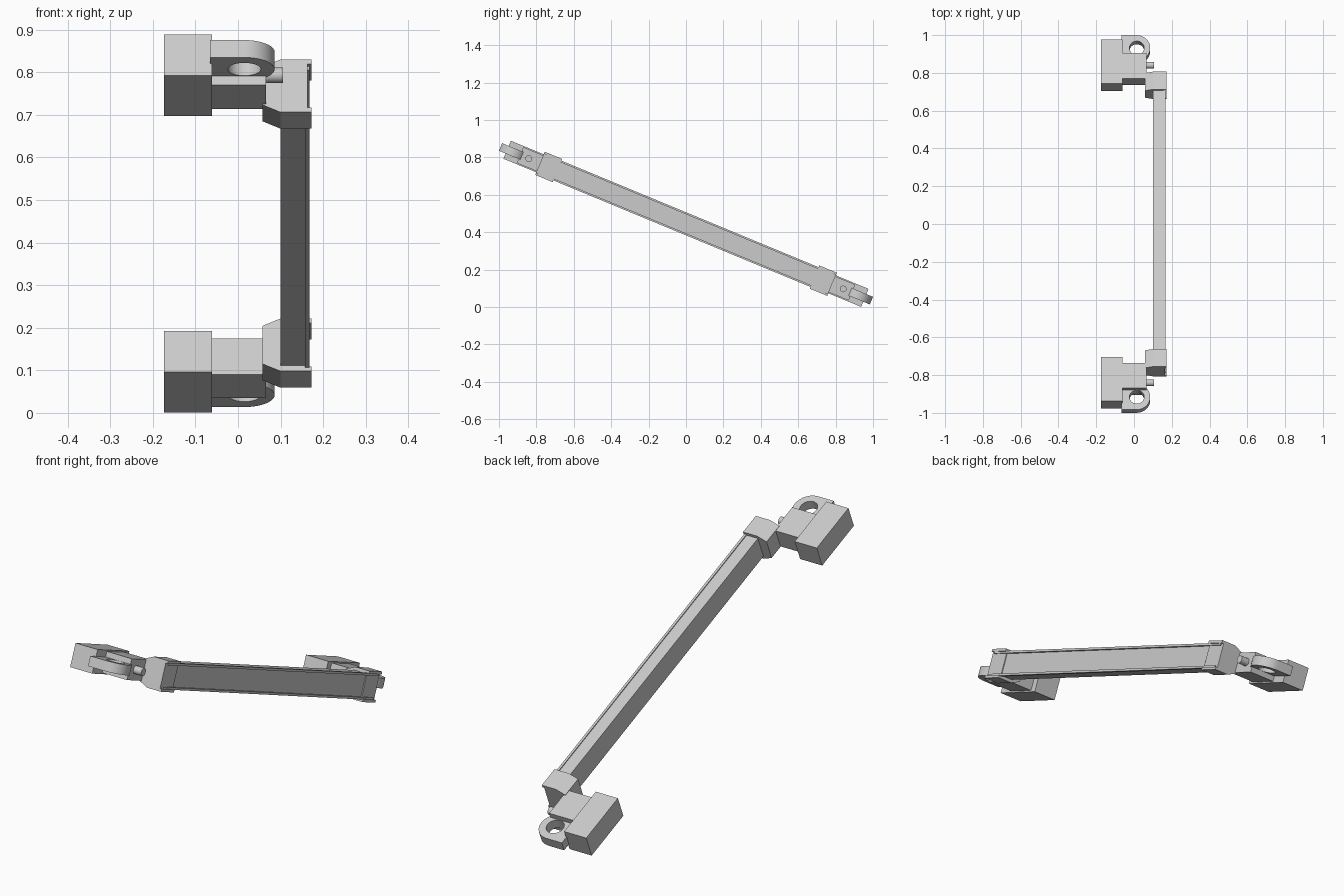
import bpy
import math
from mathutils import Matrix, Vector

if "Cube" in bpy.data.objects:
    bpy.data.objects.remove(bpy.data.objects["Cube"])

# One plain grey for everything
grey = bpy.data.materials.new("light_grey")
grey.use_nodes = True
COLOUR = (0.6, 0.6, 0.6, 1)
grey.diffuse_color = COLOUR
grey.node_tree.nodes["Principled BSDF"].inputs["Base Color"].default_value = COLOUR

# Local frame: x across, u along the bar (towards the high front end), v through it
TILT = math.radians(22.5)
U = Vector((0, -math.cos(TILT), math.sin(TILT)))
V = Vector((0, math.sin(TILT), math.cos(TILT)))
X = Vector((1, 0, 0))
CENTRE = Vector((0, 0, 0.4445))


def prism(name, outline, axis, lo, hi, side=1):
    """Extrude an outline along u, v or x; side=-1 turns it to the low end."""
    a, b, n = {"u": (X, V, U), "v": (X, U, V), "x": (U, V, X)}[axis]
    turn = Matrix.Rotation(0 if side > 0 else math.pi, 3, "X")
    count = len(outline)
    verts = [CENTRE + turn @ (a * p + b * q + n * h)
             for h in (lo, hi) for p, q in outline]
    faces = [list(range(count)), list(range(count, 2 * count))]
    faces += [[i, (i + 1) % count, count + (i + 1) % count, count + i]
              for i in range(count)]
    mesh = bpy.data.meshes.new(name)
    mesh.from_pydata(verts, [], faces)
    mesh.materials.append(grey)
    obj = bpy.data.objects.new(name, mesh)
    bpy.context.collection.objects.link(obj)
    # Consistent outward normals
    bpy.context.view_layer.objects.active = obj
    obj.select_set(True)
    bpy.ops.object.mode_set(mode="EDIT")
    bpy.ops.mesh.select_all(action="SELECT")
    bpy.ops.mesh.normals_make_consistent(inside=False)
    bpy.ops.object.mode_set(mode="OBJECT")
    obj.select_set(False)
    return obj


def rect(p0, p1, q0, q1):
    return [(p0, q0), (p1, q0), (p1, q1), (p0, q1)]


def arc(cx, cy, r, start, end, steps):
    return [(cx + r * math.cos(t), cy + r * math.sin(t))
            for t in (math.radians(start + (end - start) * i / steps)
                      for i in range(steps + 1))]


def smooth(obj):
    bpy.context.view_layer.objects.active = obj
    obj.select_set(True)
    bpy.ops.object.shade_smooth_by_angle(angle=math.radians(35))
    obj.select_set(False)


# Long bar with a raised rail along each outer edge
prism("bar", rect(0.1, 0.159, -0.053, 0.053), "u", -0.83, 0.83)
for s, label in ((1, "upper"), (-1, "lower")):
    prism(label + "_rail", rect(0.157, 0.168, s * 0.047, s * 0.057), "u", -0.83, 0.83)

for side, end in ((1, "high"), (-1, "low")):
    # Cap that tapers towards the hinge, open on its outer side
    prism(end + "_cap", [(0.057, -0.048), (0.1, -0.067), (0.172, -0.067),
                         (0.172, -0.055), (0.163, -0.055), (0.163, 0.055),
                         (0.172, 0.055), (0.172, 0.067), (0.1, 0.067),
                         (0.057, 0.048)], "u", 0.744, 0.845, side)
    # Hinge blocks
    prism(end + "_mounting_block", rect(-0.174, -0.061, 0.785, 1.035),
          "v", -0.052, 0.052, side)
    prism(end + "_hinge_block", rect(-0.062, 0.066, 0.815, 0.96),
          "v", -0.046, 0.046, side)
    # Pin through the hinge
    smooth(prism(end + "_pin", arc(0.91, 0, 0.018, 0, 337.5, 15),
                 "x", 0.06, 0.106, side))
    # Rounded lug with a round hole
    lug = prism(end + "_lug", [(-0.066, 0.927)] + arc(0.013, 1.0, 0.073, -90, 90, 20)
                + [(-0.066, 1.073)], "v", -0.022, 0.022, side)
    hole = prism(end + "_hole_cutter", arc(0.015, 1.0, 0.039, 0, 348.75, 31),
                 "v", -0.06, 0.06, side)
    hole.hide_render = True
    hole.hide_set(True)
    cut = lug.modifiers.new("hole", "BOOLEAN")
    cut.operation = "DIFFERENCE"
    cut.solver = "EXACT"
    cut.object = hole
    bpy.context.view_layer.objects.active = lug
    bpy.ops.object.modifier_apply(modifier=cut.name)
    bpy.data.objects.remove(hole)
    smooth(lug)
